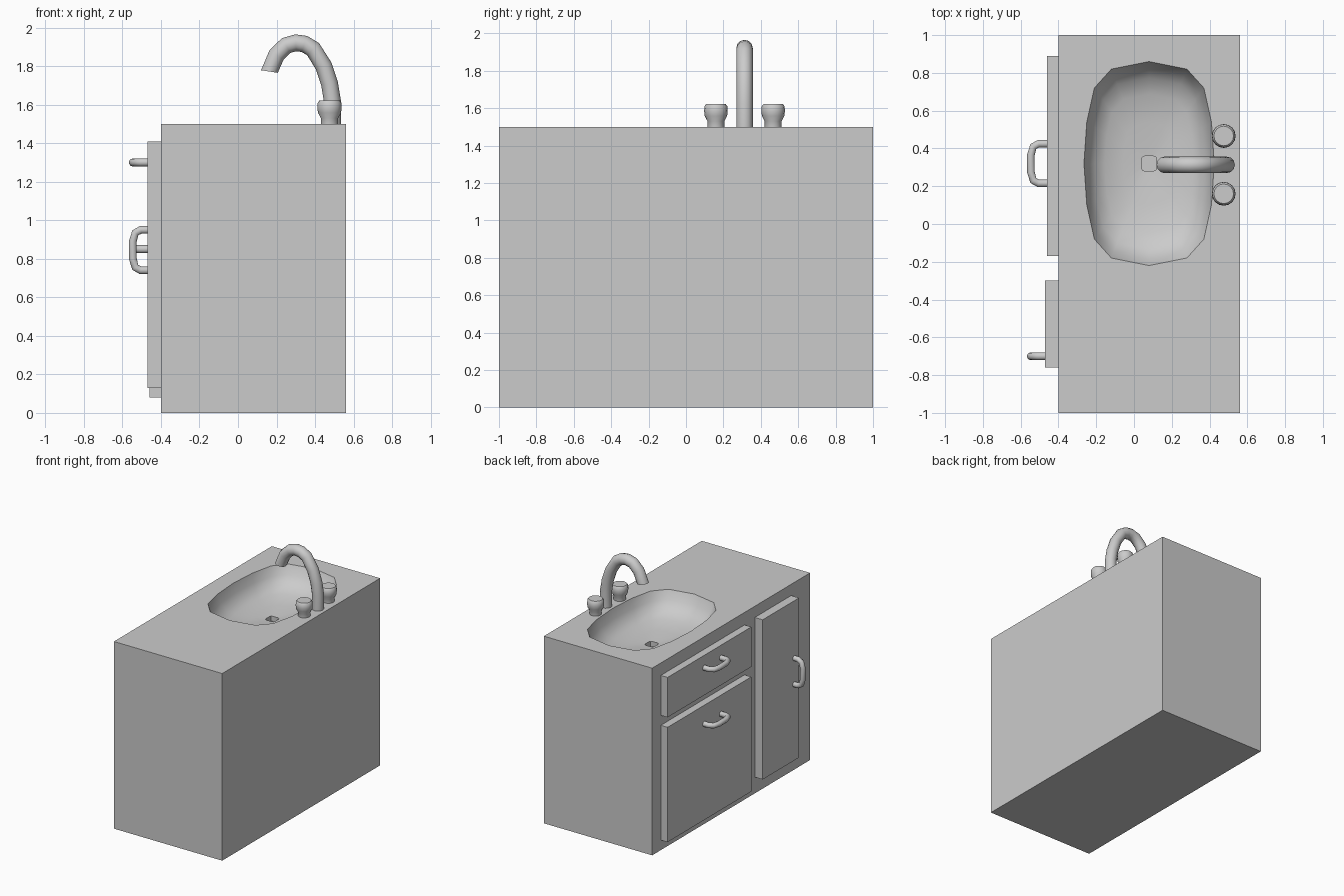
import bpy, bmesh, math
from mathutils import Vector

if "Cube" in bpy.data.objects:
    bpy.data.objects.remove(bpy.data.objects["Cube"])


def finish(bm, name, smooth=None):
    bmesh.ops.recalc_face_normals(bm, faces=bm.faces)
    me = bpy.data.meshes.new(name)
    bm.to_mesh(me)
    bm.free()
    ob = bpy.data.objects.new(name, me)
    bpy.context.collection.objects.link(ob)
    if smooth:
        bpy.ops.object.select_all(action='DESELECT')
        ob.select_set(True)
        bpy.context.view_layer.objects.active = ob
        bpy.ops.object.shade_smooth_by_angle(angle=math.radians(smooth))
    return ob


def bridge(bm, a, b):
    n = len(a)
    return [bm.faces.new((a[i], a[(i + 1) % n], b[(i + 1) % n], b[i])) for i in range(n)]


def box(name, lo, hi):
    bm = bmesh.new()
    bmesh.ops.create_cube(bm, size=1)
    for v in bm.verts:
        v.co = [(l + h) / 2 + c * (h - l) for l, h, c in zip(lo, hi, v.co)]
    return finish(bm, name)


def tube(name, pts, side, radius, sides=10, end_dir=None):
    """Sweep a circle along a planar path; side is the plane's normal."""
    pts, side = [Vector(p) for p in pts], Vector(side)
    bm, rings = bmesh.new(), []
    for i, p in enumerate(pts):
        a = (p - pts[i - 1]).normalized() if i else Vector()
        b = (pts[i + 1] - p).normalized() if i < len(pts) - 1 else Vector()
        t = (a + b).normalized()
        if end_dir and i == len(pts) - 1:
            t = Vector(end_dir)
        n = t.cross(side)
        rings.append([bm.verts.new(p + radius * (math.cos(w) * side + math.sin(w) * n))
                      for w in (math.tau * k / sides for k in range(sides))])
    for a, b in zip(rings, rings[1:]):
        bridge(bm, a, b)
    bm.faces.new(rings[0])
    bm.faces.new(rings[-1])
    return finish(bm, name, 50)


def handle(name, x, y, z, vertical):
    half = [(0.01, .105), (-.505 - x, .105), (-.533 - x, .09), (-.546 - x, .045)]
    path = half + [(d, -o) for d, o in reversed(half)]
    pts = [(x + d, y, z + 1.0 * o) if vertical else (x + d, y + o, z) for d, o in path]
    return tube(name, pts, (0, 1, 0) if vertical else (0, 0, 1), .021)


def lathe(name, x, y, z, profile, sides=16):
    bm = bmesh.new()
    rings = [[bm.verts.new((x + r * math.cos(math.tau * k / sides),
                            y + r * math.sin(math.tau * k / sides), z + h))
              for k in range(sides)] for r, h in profile]
    for a, b in zip(rings, rings[1:]):
        bridge(bm, a, b)
    bm.faces.new(rings[0])
    bm.faces.new(rings[-1])
    return finish(bm, name, 40)


# Cabinet body with the basin sunk into its top
TOP, CX, CY = 1.5, .08, .32
X0, X1 = -.40, .56
quarter = [(.345, 0), (.33, .22), (.29, .40), (.2, .5), (0, .54)]
outline = (quarter[:4] + [(-x, y) for x, y in quarter[:0:-1]]
           + [(-x, -y) for x, y in quarter[:4]] + [(x, -y) for x, y in quarter[:0:-1]])
bm = bmesh.new()
xy = [(X1, 1), (X0, 1), (X0, -1), (X1, -1)]
upper = [bm.verts.new((x, y, TOP)) for x, y in xy]
lower = [bm.verts.new((x, y, 0)) for x, y in xy]
bridge(bm, upper, lower)
bm.faces.new(lower)
rings = [[bm.verts.new((CX + x * s, CY + y * s, TOP - d)) for x, y in outline]
         for s, d in [(1, 0), (.94, .07), (.84, .125), (.68, .16), (.4, .182)]]
# Drain: small rounded square recess
for d in (.195, .235):
    rings.append([bm.verts.new((CX + max(-.04, min(.04, .05 * math.cos(w))),
                                CY + max(-.04, min(.04, .05 * math.sin(w))), TOP - d))
                  for w in (math.tau * k / 16 for k in range(16))])
rim = rings[0]
for q in range(4):
    for i in range(4 * q, 4 * q + 4):
        bm.faces.new((upper[q], rim[i], rim[(i + 1) % 16]))
    bm.faces.new((upper[q], rim[(4 * q + 4) % 16], upper[(q + 1) % 4]))
for a, b in zip(rings, rings[1:]):
    bridge(bm, a, b)
bm.faces.new(rings[-1])
finish(bm, "cabinet_with_basin", 42)

# Drawer and door fronts
box("drawer_front", (-.46, -.17, 1.08), (X0, .89, 1.40))
box("wide_door", (-.46, -.17, .08), (X0, .89, 1.00))
box("tall_door", (-.47, -.76, .13), (X0, -.30, 1.41))

# Pull handles
handle("drawer_handle", -.46, .32, 1.30, False)
handle("wide_door_handle", -.46, .32, .85, False)
handle("tall_door_handle", -.47, -.70, .845, True)

# Curved spout and the two tap knobs
SY = .313
path = [(.49, 1.49), (.49, 1.62), (.475, 1.71), (.445, 1.80), (.39, 1.888), (.345, 1.915),
        (.30, 1.921), (.25, 1.907), (.20, 1.858), (.163, 1.772)]
tube("spout", [(x, SY, z) for x, z in path], (0, 1, 0), .044, 12, (-.15, 0, -.99))
knob = [(.045, -.01), (.045, .03), (.06, .058), (.063, .085), (.061, .11), (.052, .122)]
for name, s in (("left_knob", 1), ("right_knob", -1)):
    lathe(name, .475, SY + s * .153, TOP, knob)
